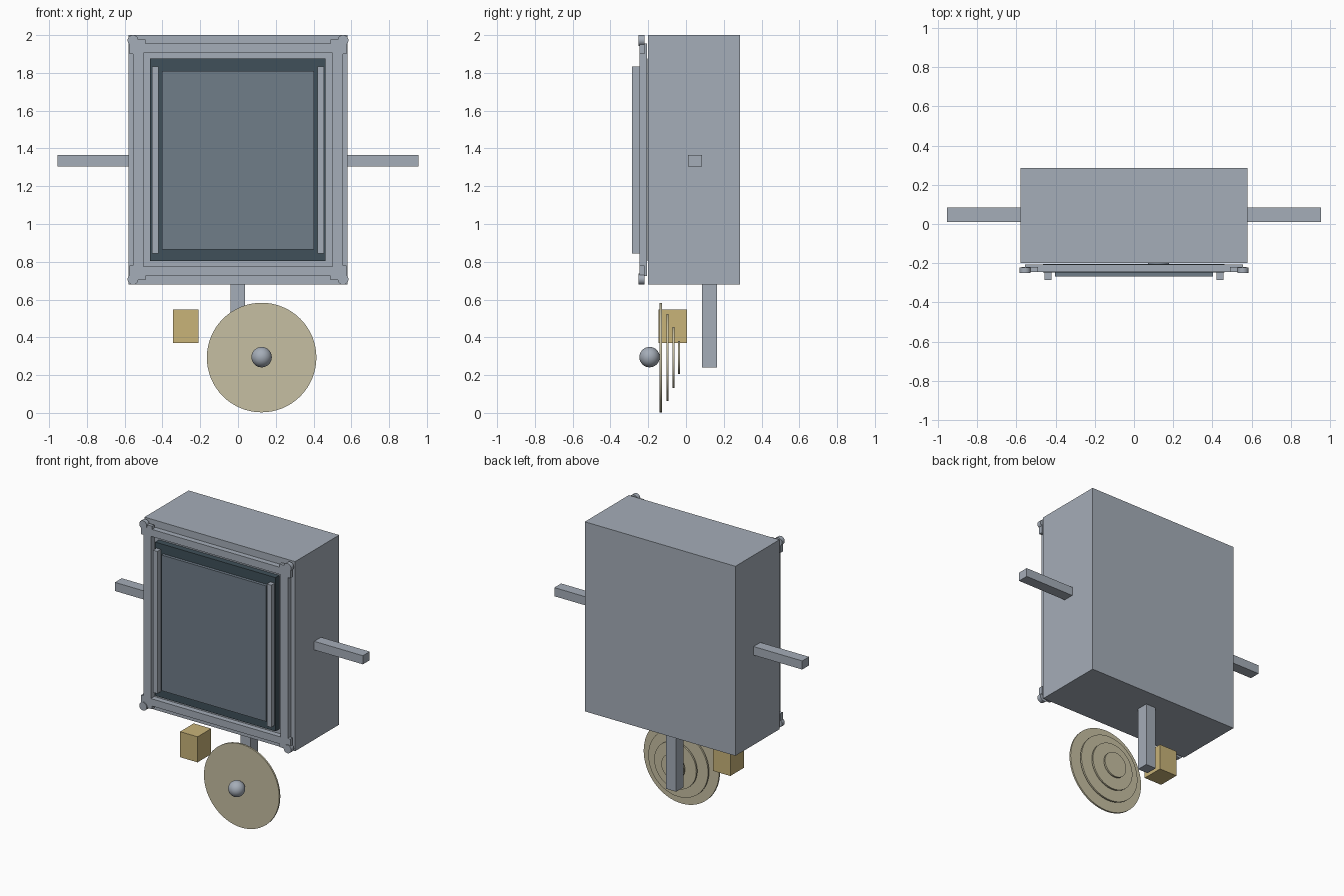
import bpy
import bmesh
from math import pi
from mathutils import Matrix, Vector

default = bpy.data.objects.get("Cube")
if default:
    bpy.data.objects.remove(default, do_unlink=True)


def material(name, rgb):
    mat = bpy.data.materials.new(name)
    mat.use_nodes = True
    mat.diffuse_color = (*rgb, 1)
    mat.node_tree.nodes["Principled BSDF"].inputs["Base Color"].default_value = (*rgb, 1)
    return mat


STEEL = material("grey steel", (0.376, 0.418, 0.479))
DARK = material("dark slate", (0.05, 0.08, 0.10))
GLASS = material("slate glass", (0.162, 0.205, 0.25))
BRASS = material("brass", (0.578, 0.451, 0.19))
PALE = material("pale brass", (0.565, 0.521, 0.361))


def finish(name, bm, mat, smooth=False):
    mesh = bpy.data.meshes.new(name)
    bm.to_mesh(mesh)
    bm.free()
    mesh.materials.append(mat)
    obj = bpy.data.objects.new(name, mesh)
    bpy.context.collection.objects.link(obj)
    if smooth:
        bpy.ops.object.select_all(action="DESELECT")
        obj.select_set(True)
        bpy.context.view_layer.objects.active = obj
        bpy.ops.object.shade_smooth_by_angle()
    return obj


def add_box(bm, x, y, z):
    """Add a box from (min, max) pairs."""
    size = [b - a for a, b in (x, y, z)]
    mid = Vector([(a + b) / 2 for a, b in (x, y, z)])
    bmesh.ops.create_cube(bm, size=1, matrix=Matrix.Translation(mid) @ Matrix.Diagonal((*size, 1)))


def box(name, mat, x, y, z):
    bm = bmesh.new()
    add_box(bm, x, y, z)
    return finish(name, bm, mat)


def add_disc(bm, centre, radius, depth, segments):
    """Add a cylinder whose axis runs front to back."""
    bmesh.ops.create_cone(bm, cap_ends=True, segments=segments, radius1=radius,
                          radius2=radius, depth=depth,
                          matrix=Matrix.Translation(centre) @ Matrix.Rotation(pi / 2, 4, "X"))


# Cabinet, side arms and hanging post
box("cabinet", STEEL, (-0.58, 0.58), (-0.20, 0.285), (0.68, 2.0))
for side, a, b in (("right", -0.955, -0.58), ("left", 0.58, 0.955)):
    box(side + "_arm", STEEL, (a, b), (0.01, 0.085), (1.305, 1.365))
box("hanging_post", STEEL, (-0.04, 0.037), (0.085, 0.165), (0.24, 0.68))

# Raised door frame
MID = 1.34
OUT_X, IN_X, OUT_Z, IN_Z = 0.555, 0.5, 0.615, 0.565
frame_y = (-0.245, -0.207)
bm = bmesh.new()
for s in (-1, 1):
    add_box(bm, sorted((s * IN_X, s * OUT_X)), frame_y, (MID - OUT_Z, MID + OUT_Z))
    add_box(bm, (-IN_X, IN_X), frame_y, sorted((MID + s * IN_Z, MID + s * OUT_Z)))
finish("door_frame", bm, STEEL)

# Corner fittings: round stud with two short legs
for sx, side in ((-1, "right"), (1, "left")):
    for sz, level in ((-1, "lower"), (1, "upper")):
        bm = bmesh.new()
        add_disc(bm, (sx * 0.556, -0.236, MID + sz * 0.632), 0.029, 0.03, 16)
        add_box(bm, sorted((sx * 0.49, sx * 0.55)), (-0.245, -0.22),
                sorted((MID + sz * 0.613, MID + sz * 0.637)))
        add_box(bm, sorted((sx * 0.553, sx * 0.575)), (-0.245, -0.22),
                sorted((MID + sz * 0.56, MID + sz * 0.62)))
        finish(f"{level}_{side}_corner_stud", bm, STEEL, True)

# Dark panel, glass and side rails
box("dark_panel", DARK, (-0.465, 0.462), (-0.247, -0.205), (0.805, 1.875))
box("glass", GLASS, (-0.403, 0.403), (-0.268, -0.24), (0.865, 1.81))
for s, side in ((-1, "right"), (1, "left")):
    box(side + "_rail", STEEL, sorted((s * 0.422, s * 0.456)), (-0.285, -0.24), (0.845, 1.835))

# Brass block
box("brass_block", BRASS, (-0.345, -0.21), (-0.145, 0.005), (0.37, 0.548))

# Stack of shrinking discs, with a ball in front
for i, (y, r) in enumerate(((-0.133, 0.29), (-0.098, 0.23), (-0.066, 0.162), (-0.037, 0.087))):
    bm = bmesh.new()
    add_disc(bm, (0.125, y, 0.293), r, 0.012, 64)
    finish(f"disc_{i + 1}", bm, PALE, True)
bm = bmesh.new()
bmesh.ops.create_uvsphere(bm, u_segments=32, v_segments=16, radius=0.054,
                          matrix=Matrix.Translation((0.125, -0.193, 0.295)))
finish("ball", bm, STEEL, True)
